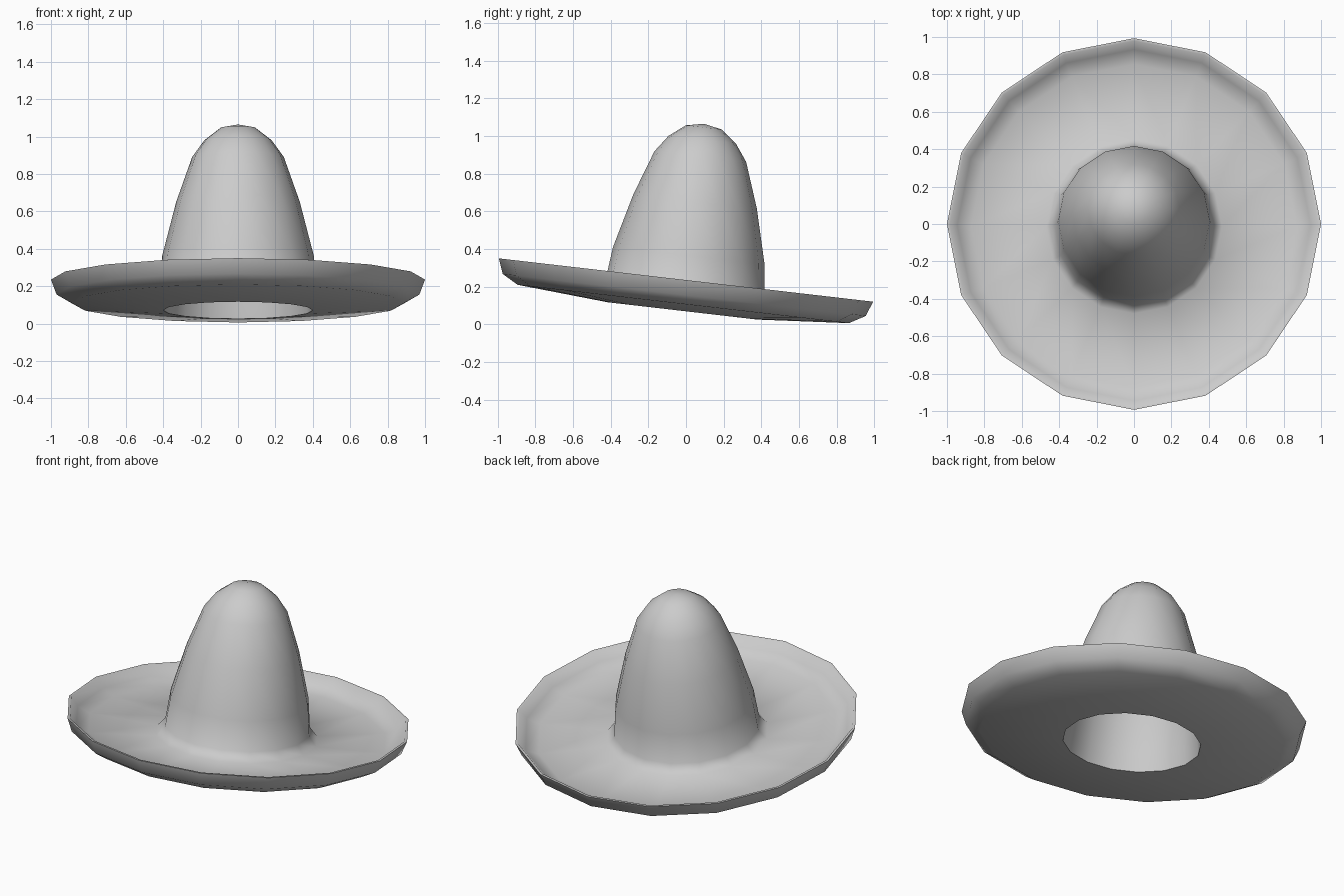
import bpy, bmesh, math
from mathutils import Matrix, Vector

if "Cube" in bpy.data.objects:
    bpy.data.objects.remove(bpy.data.objects["Cube"])

SIDES = 16
TILT = math.radians(-6.6)      # the hat leans towards the back
RIM_CENTRE = Vector((0, 0, 0.235))

# Closed wall section (radius, height from rim plane): outside then inside
outside = [(0, 0.835), (0.095, 0.816), (0.18, 0.75), (0.245, 0.66), (0.33, 0.42),
           (0.405, 0.13), (0.425, -0.05), (0.47, -0.105),
           (0.87, -0.088), (0.945, -0.055), (0.985, 0)]
inside = [(1.0, 0), (0.97, -0.08), (0.885, -0.128), (0.4, -0.165), (0.385, -0.05),
          (0.37, 0.12), (0.295, 0.41), (0.21, 0.64), (0.15, 0.72), (0.08, 0.775), (0, 0.795)]


def lathe(name, profile):
    """Spin a profile around the z axis into a welded mesh."""
    bm = bmesh.new()
    verts = [bm.verts.new((r, 0, h)) for r, h in profile]
    edges = [bm.edges.new(pair) for pair in zip(verts, verts[1:])]
    bmesh.ops.spin(bm, geom=verts + edges, cent=(0, 0, 0), axis=(0, 0, 1),
                   angle=math.tau, steps=SIDES, use_duplicate=False)
    bmesh.ops.remove_doubles(bm, verts=bm.verts, dist=0.0005)
    bmesh.ops.recalc_face_normals(bm, faces=bm.faces)
    bm.transform(Matrix.Translation(RIM_CENTRE) @ Matrix.Rotation(TILT, 4, 'X'))
    mesh = bpy.data.meshes.new(name)
    bm.to_mesh(mesh)
    bm.free()
    obj = bpy.data.objects.new(name, mesh)
    bpy.context.collection.objects.link(obj)
    return obj


# Hat: tall crown and upturned brim in one hollow shell
hat = lathe("wide_brim_hat", outside + inside)
bpy.context.view_layer.objects.active = hat
hat.select_set(True)
bpy.ops.object.shade_smooth_by_angle(angle=math.radians(75))
